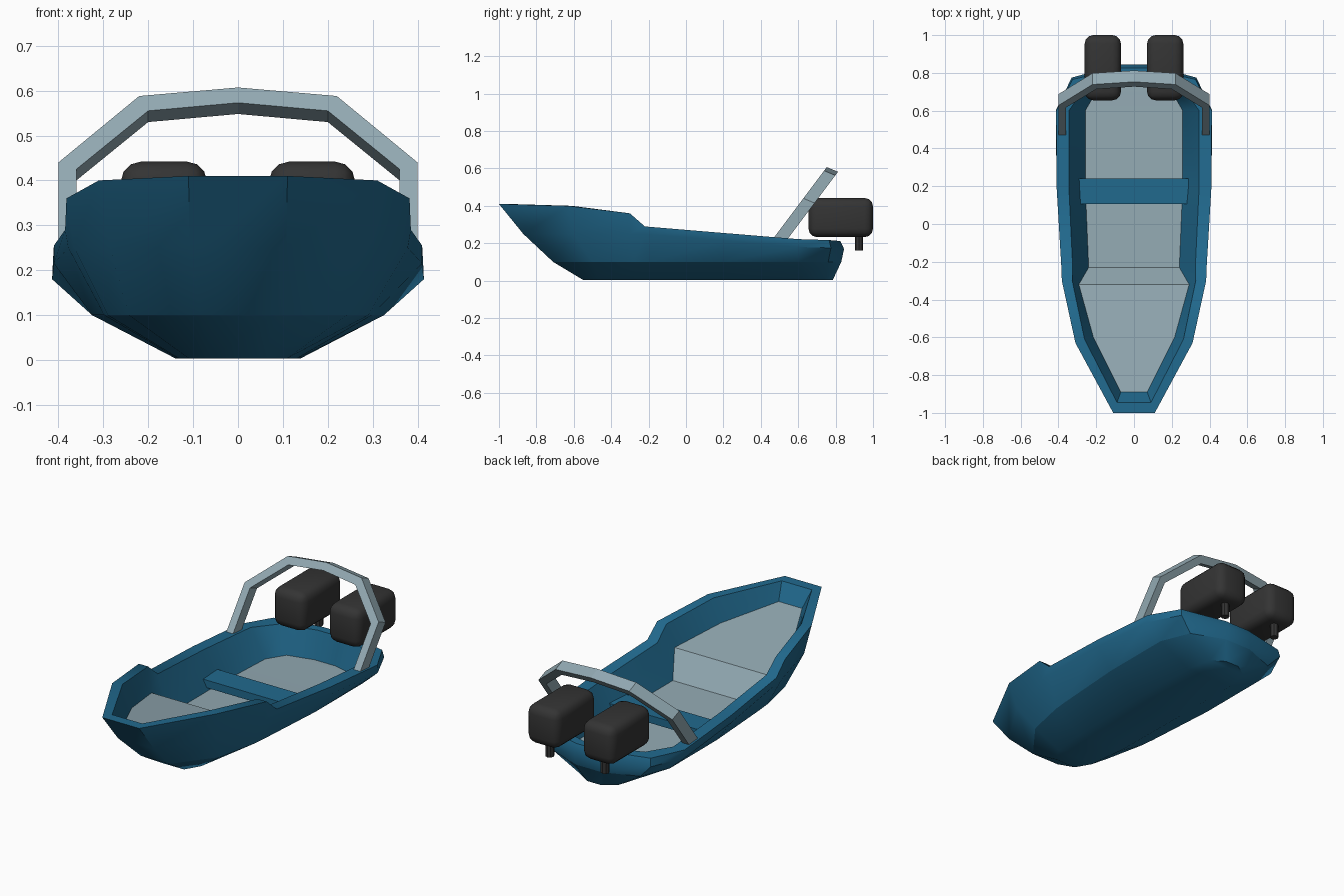
import bpy, bmesh, math

if "Cube" in bpy.data.objects:
    bpy.data.objects.remove(bpy.data.objects["Cube"])


def material(name, rgb):
    m = bpy.data.materials.new(name)
    m.diffuse_color = (*rgb, 1)
    m.use_nodes = True
    m.node_tree.nodes["Principled BSDF"].inputs["Base Color"].default_value = m.diffuse_color
    return m


BLUE = material("hull blue", (0.015, 0.142, 0.27))
GREY = material("light grey", (0.29, 0.40, 0.45))
DARK = material("engine black", (0.034, 0.034, 0.034))


def finish(bm, name, mats, smooth=None):
    bmesh.ops.recalc_face_normals(bm, faces=bm.faces)
    me = bpy.data.meshes.new(name)
    bm.to_mesh(me)
    bm.free()
    ob = bpy.data.objects.new(name, me)
    bpy.context.collection.objects.link(ob)
    for m in mats:
        me.materials.append(m)
    if smooth:
        bpy.ops.object.select_all(action='DESELECT')
        ob.select_set(True)
        bpy.context.view_layer.objects.active = ob
        bpy.ops.object.shade_smooth_by_angle(angle=math.radians(smooth))
    return ob


def box(bm, x0, x1, y0, y1, z0, z1):
    vs = bmesh.ops.create_cube(bm, size=1)["verts"]
    for v in vs:
        v.co.x = x1 if v.co.x > 0 else x0
        v.co.y = y1 if v.co.y > 0 else y0
        v.co.z = z1 if v.co.z > 0 else z0


# Hull: half outlines from bow to stern, (x, y) with heights, lofted bottom > rim > floor
levels = [
    ([(.063, -.55), (.11, -.47), (.132, -.28), (.135, -.2), (.14, .2), (.14, .6), (.11, .74), (.04, .785)],
     [.004] * 8),
    ([(.083, -.71), (.243, -.5), (.29, -.28), (.298, -.2), (.325, .2), (.325, .6), (.26, .76), (.08, .83)],
     [.1] * 8),
    ([(.108, -.87), (.285, -.6), (.365, -.3), (.378, -.22), (.41, .2), (.414, .6), (.33, .775), (.075, .845)],
     [.25, .25, .25, .25, .215, .18, .175, .17]),
    ([(.11, -1), (.31, -.63), (.382, -.3), (.385, -.22), (.41, .2), (.412, .6), (.325, .765), (.075, .825)],
     [.41, .4, .36, .29, .255, .222, .217, .212]),
    ([(.09, -.945), (.262, -.61), (.327, -.3), (.325, -.22), (.345, .2), (.345, .6), (.26, .72), (.07, .78)],
     [.41, .4, .36, .29, .255, .222, .217, .212]),
    ([(.07, -.89), (.215, -.6), (.292, -.32), (.24, -.23), (.258, .2), (.258, .6), (.2, .7), (.06, .74)],
     [.325, .28, .235, .105, .09, .075, .073, .07]),
]
bm = bmesh.new()
rings = []
for outline, heights in levels:
    half = [(x, y, z) for (x, y), z in zip(outline, heights)]
    loop = half + [(-x, y, z) for x, y, z in reversed(half)]
    rings.append([bm.verts.new(p) for p in loop])
n = len(rings[0])
for a, b in zip(rings, rings[1:]):
    for i in range(n):
        j = (i + 1) % n
        bm.faces.new((a[i], a[j], b[j], b[i]))
for ring, mat in ((rings[0], 0), (rings[-1], 1)):      # keel and deck floor
    for i in range(n // 2 - 1):
        f = bm.faces.new((ring[i], ring[i + 1], ring[n - 2 - i], ring[n - 1 - i]))
        f.material_index = mat
hull = finish(bm, "hull", [BLUE, GREY], smooth=45).data
for e in hull.edges:                                   # hard chine line low on the hull
    if all(abs(hull.vertices[v].co.z - .1) < .001 for v in e.vertices):
        e.use_edge_sharp = True

# Bench seat across the cockpit, ends sunk into the sloping sides
bm = bmesh.new()
box(bm, -.31, .31, .107, .24, .107, .148)
finish(bm, "bench_seat", [BLUE])

# Raked arch over the stern
outer = [(.4, .22), (.4, .44), (.22, .588), (0, .607)]
inner = [(.36, .22), (.36, .425), (.2, .555), (0, .573)]


def full(half):
    return half + [(-x, z) for x, z in reversed(half[:-1])]


bm = bmesh.new()
sections = []
for (xo, zo), (xi, zi) in zip(full(outer), full(inner)):
    s = []
    for x, z, back in ((xo, zo, 0), (xi, zi, 0), (xi, zi, 1), (xo, zo, 1)):
        y = .47 + .75 * (z - .23)
        s.append(bm.verts.new((x, y + .06 * back, z - .025 * back)))
    sections.append(s)
for a, b in zip(sections, sections[1:]):
    for i in range(4):
        bm.faces.new((a[i], a[(i + 1) % 4], b[(i + 1) % 4], b[i]))
bm.faces.new(sections[0])
bm.faces.new(sections[-1])
finish(bm, "stern_arch", [GREY])

# Twin outboard engines with short legs
for side, label in ((-1, "left"), (1, "right")):
    cx = side * .165
    bm = bmesh.new()
    box(bm, cx - .096, cx + .096, .655, 1.0, .233, .442)
    bmesh.ops.bevel(bm, geom=bm.edges[:], offset=.045, segments=3, profile=.5, affect='EDGES')
    finish(bm, label + "_engine", [DARK], smooth=40)
    bm = bmesh.new()
    bmesh.ops.create_cone(bm, cap_ends=True, segments=8, radius1=.022, radius2=.022, depth=.1)
    bmesh.ops.translate(bm, verts=bm.verts, vec=(cx, .925, .21))
    finish(bm, label + "_engine_leg", [DARK])
